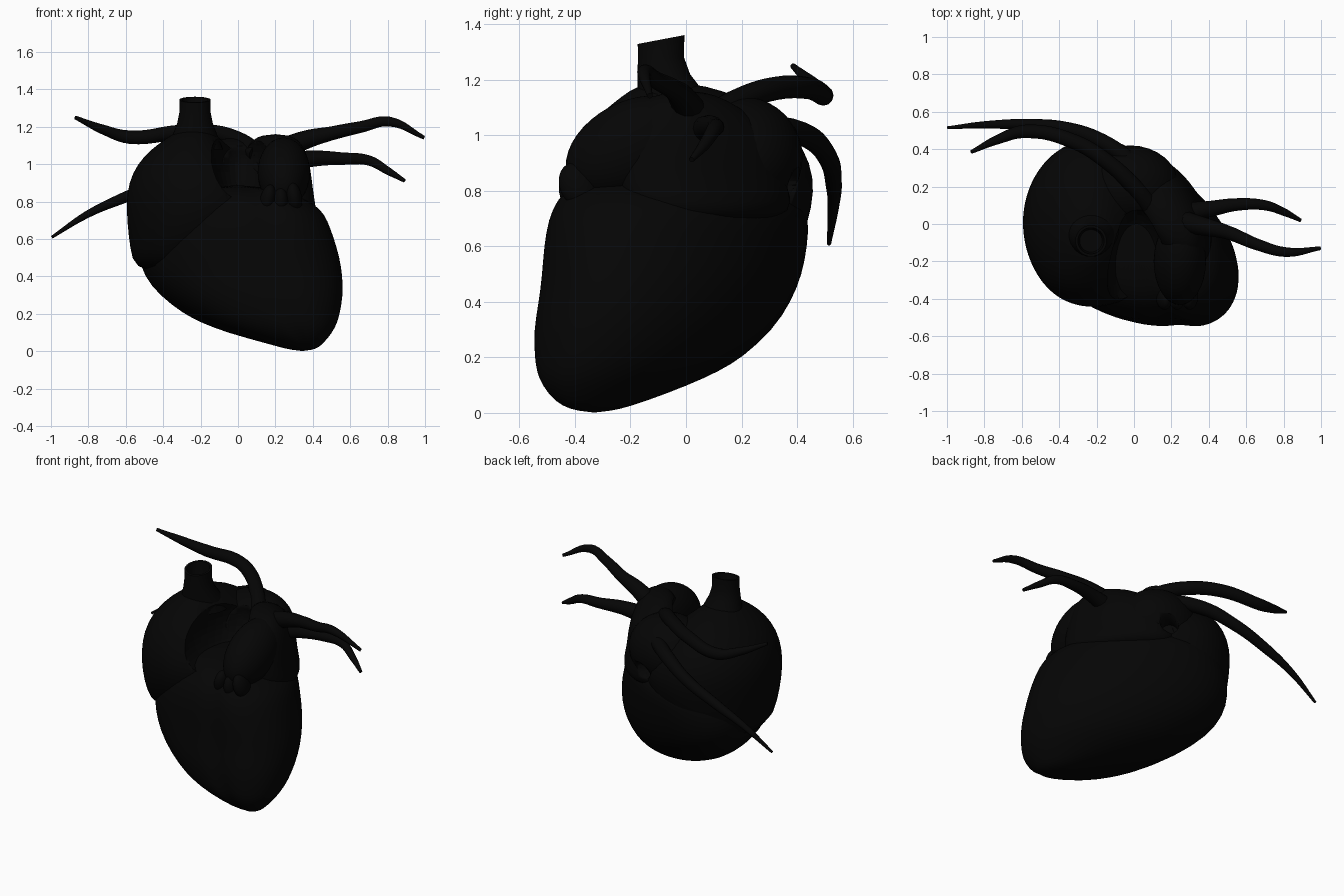
import bpy, bmesh, math
from mathutils import Vector

if "Cube" in bpy.data.objects:
    bpy.data.objects.remove(bpy.data.objects["Cube"])

mat = bpy.data.materials.new("near_black")
mat.diffuse_color = (0.0015, 0.0015, 0.0015, 1)
mat.use_nodes = True
mat.node_tree.nodes["Principled BSDF"].inputs["Base Color"].default_value = mat.diffuse_color


def finish(ob, angle=60):
    ob.data.materials.clear()
    ob.data.materials.append(mat)
    bpy.ops.object.select_all(action='DESELECT')
    ob.select_set(True)
    bpy.context.view_layer.objects.active = ob
    bpy.ops.object.shade_smooth_by_angle(angle=math.radians(angle))
    return ob


def mesh_object(name, bm):
    bmesh.ops.recalc_face_normals(bm, faces=bm.faces)
    me = bpy.data.meshes.new(name)
    bm.to_mesh(me)
    bm.free()
    ob = bpy.data.objects.new(name, me)
    bpy.context.collection.objects.link(ob)
    return ob


def loft(name, rings, bottom, top, phi, groove=0.0, bulge=0.0, n=48):
    """Closed organic body from slanted oval rings (z, x0, x1, y0, y1)."""
    bm = bmesh.new()
    loops = []
    for z, x0, x1, y0, y1 in rings:
        loop = []
        for i in range(n):
            t = 2 * math.pi * i / n
            f = (1 - groove * math.exp(-((t - 5.05) / 0.15) ** 2)
                 + bulge * math.exp(-((t - 4.15) / 0.5) ** 2))
            x = (x0 + x1) / 2 + (x1 - x0) / 2 * math.cos(t) * f
            y = (y0 + y1) / 2 + (y1 - y0) / 2 * math.sin(t - phi) * f
            loop.append(bm.verts.new((x, y, z)))
        loops.append(loop)
    for a, b in zip(loops, loops[1:]):
        for i in range(n):
            j = (i + 1) % n
            bm.faces.new((a[i], a[j], b[j], b[i]))
    for loop, p in ((loops[0], bottom), (loops[-1], top)):
        pole = bm.verts.new(p)
        for i in range(n):
            bm.faces.new((loop[i], loop[(i + 1) % n], pole))
    ob = mesh_object(name, bm)
    ob.modifiers.new("smooth", 'SUBSURF').levels = 1
    ob.modifiers["smooth"].render_levels = 1
    return finish(ob, 180)


def ellipsoid(name, loc, size, rot=(0, 0, 0)):
    bpy.ops.mesh.primitive_uv_sphere_add(segments=32, ring_count=20, location=loc, rotation=rot)
    ob = bpy.context.object
    ob.name = name
    ob.scale = size
    return finish(ob, 180)


def vessel(name, points):
    """Tapered tube through (x, y, z, radius) points."""
    cu = bpy.data.curves.new(name, 'CURVE')
    cu.dimensions = '3D'
    cu.bevel_depth = 1
    cu.bevel_resolution = 4
    cu.use_fill_caps = True
    cu.resolution_u = 6
    sp = cu.splines.new('BEZIER')
    sp.bezier_points.add(len(points) - 1)
    for bp, (x, y, z, r) in zip(sp.bezier_points, points):
        bp.co = (x, y, z)
        bp.radius = r
        bp.handle_left_type = bp.handle_right_type = 'AUTO'
    ob = bpy.data.objects.new(name, cu)
    bpy.context.collection.objects.link(ob)
    bpy.ops.object.select_all(action='DESELECT')
    ob.select_set(True)
    bpy.context.view_layer.objects.active = ob
    bpy.ops.object.convert(target='MESH')
    return finish(bpy.context.object)


# Ventricles: slanted cone with a front groove and a fuller right chamber
loft("ventricles", [
    (0.012, 0.26, 0.42, -0.42, -0.24),
    (0.04, 0.16, 0.455, -0.475, -0.15),
    (0.10, -0.06, 0.505, -0.525, 0.01),
    (0.15, -0.19, 0.53, -0.545, 0.12),
    (0.20, -0.29, 0.545, -0.553, 0.205),
    (0.30, -0.42, 0.563, -0.558, 0.315),
    (0.40, -0.50, 0.56, -0.54, 0.38),
    (0.50, -0.53, 0.545, -0.528, 0.42),
    (0.60, -0.52, 0.515, -0.522, 0.438),
    (0.70, -0.475, 0.48, -0.505, 0.445),
    (0.765, -0.42, 0.44, -0.475, 0.42),
    (0.82, -0.33, 0.35, -0.425, 0.31),
    (0.87, -0.22, 0.20, -0.34, 0.18)],
    (0.345, -0.33, 0.0), (0.0, -0.12, 0.89), 0.41, groove=0.05, bulge=0.2)

# Atria
right_atrium = loft("right_atrium", [
    (0.44, -0.555, -0.12, -0.27, 0.28),
    (0.55, -0.577, 0.05, -0.37, 0.39),
    (0.68, -0.592, 0.16, -0.43, 0.44),
    (0.80, -0.597, 0.20, -0.445, 0.465),
    (0.90, -0.585, 0.16, -0.425, 0.45),
    (1.00, -0.54, 0.07, -0.375, 0.395),
    (1.08, -0.465, -0.03, -0.305, 0.31),
    (1.14, -0.38, -0.10, -0.23, 0.19),
    (1.18, -0.32, -0.14, -0.175, 0.07)],
    (-0.35, 0.03, 0.42), (-0.23, -0.06, 1.19), 0.0, bulge=0.03)
left_atrium = loft("left_atrium", [
    (0.70, -0.05, 0.41, -0.17, 0.36),
    (0.76, -0.08, 0.42, -0.23, 0.38),
    (0.83, -0.08, 0.405, -0.25, 0.375),
    (0.92, -0.05, 0.395, -0.24, 0.355),
    (1.02, 0.0, 0.38, -0.21, 0.295),
    (1.10, 0.05, 0.35, -0.17, 0.20),
    (1.15, 0.10, 0.30, -0.11, 0.10)],
    (0.17, 0.1, 0.66), (0.2, 0.0, 1.162), 0.52)
bridge = ellipsoid("atrial_bridge", (-0.02, 0.20, 0.92), (0.26, 0.22, 0.22))

# Left auricle with drooping finger lobes
ellipsoid("left_auricle", (0.245, -0.20, 0.955), (0.14, 0.25, 0.165), (0.5, 0, 0))
for x, z, tilt in ((0.16, 0.81, 0.2), (0.23, 0.795, 0.0), (0.30, 0.82, -0.15)):
    ellipsoid("left_auricle_lobe", (x, -0.39, z), (0.042, 0.065, 0.085), (0.4, tilt, 0))

# Upper vein: hollow tube with a slanted open rim, flaring backwards at the base
bm = bmesh.new()
profile = [(0.15, 1.08), (0.118, 1.16), (0.095, 1.22), (0.083, 1.28), (0.084, 1.345),
           (0.070, 1.345), (0.065, 1.27), (0.06, 1.22)]
loops = []
for r, z in profile:
    tilt = 0.19 if z > 1.3 else 0.0
    cy = -0.09 + max(0, r - 0.085)
    loops.append([bm.verts.new((-0.23 + r * math.cos(2 * math.pi * i / 32),
                                cy + r * math.sin(2 * math.pi * i / 32),
                                z + tilt * r * math.sin(2 * math.pi * i / 32)))
                  for i in range(32)])
for a, b in zip(loops, loops[1:]):
    for i in range(32):
        j = (i + 1) % 32
        bm.faces.new((a[i], a[j], b[j], b[i]))
bm.faces.new(loops[-1])
bm.faces.new(loops[0])
finish(mesh_object("upper_vein", bm))

# Branching lung veins
vessel("right_upper_lung_vein", [
    (0.10, 0.08, 1.06, 0.05), (0.0, 0.20, 1.13, 0.045), (-0.14, 0.33, 1.17, 0.042),
    (-0.32, 0.44, 1.17, 0.04), (-0.58, 0.495, 1.145, 0.036), (-0.72, 0.455, 1.185, 0.026),
    (-0.87, 0.385, 1.25, 0.01)])
vessel("right_lower_lung_vein", [
    (0.12, 0.20, 0.98, 0.05), (0.0, 0.32, 1.02, 0.045), (-0.17, 0.44, 0.995, 0.042),
    (-0.36, 0.51, 0.92, 0.036), (-0.60, 0.532, 0.825, 0.03), (-0.80, 0.53, 0.735, 0.02),
    (-0.995, 0.515, 0.61, 0.008)])
vessel("left_upper_lung_vein", [
    (0.24, 0.02, 1.08, 0.06), (0.36, -0.01, 1.13, 0.05), (0.50, -0.045, 1.165, 0.037),
    (0.66, -0.11, 1.20, 0.031), (0.81, -0.15, 1.228, 0.026), (0.995, -0.13, 1.142, 0.01)])
vessel("left_lower_lung_vein", [
    (0.26, 0.06, 1.01, 0.055), (0.40, 0.08, 1.03, 0.043), (0.56, 0.105, 1.03, 0.033),
    (0.70, 0.10, 1.02, 0.027), (0.80, 0.065, 0.965, 0.021), (0.89, 0.02, 0.912, 0.01)])


def carve(cutter, targets):
    cutter.hide_render = True
    cutter.display_type = 'WIRE'
    for ob in targets:
        cut = ob.modifiers.new("opening", 'BOOLEAN')
        cut.operation = 'DIFFERENCE'
        cut.solver = 'EXACT'
        cut.object = cutter


# Lower vein opening: round hole cut in the back
rot = Vector((0.65, 0.76, 0)).to_track_quat('Z', 'Y').to_euler()
bpy.ops.mesh.primitive_cylinder_add(vertices=32, radius=0.055, depth=0.24,
                                    location=(0.05, 0.39, 0.83), rotation=rot)
hole = finish(bpy.context.object)
hole.name = "opening_cutter"
carve(hole, (right_atrium, left_atrium, bridge))

# Front hollow between the two auricles
hollow = ellipsoid("hollow_cutter", (0.015, -0.27, 1.03), (0.16, 0.36, 0.23))
carve(hollow, (right_atrium, left_atrium, bridge))
